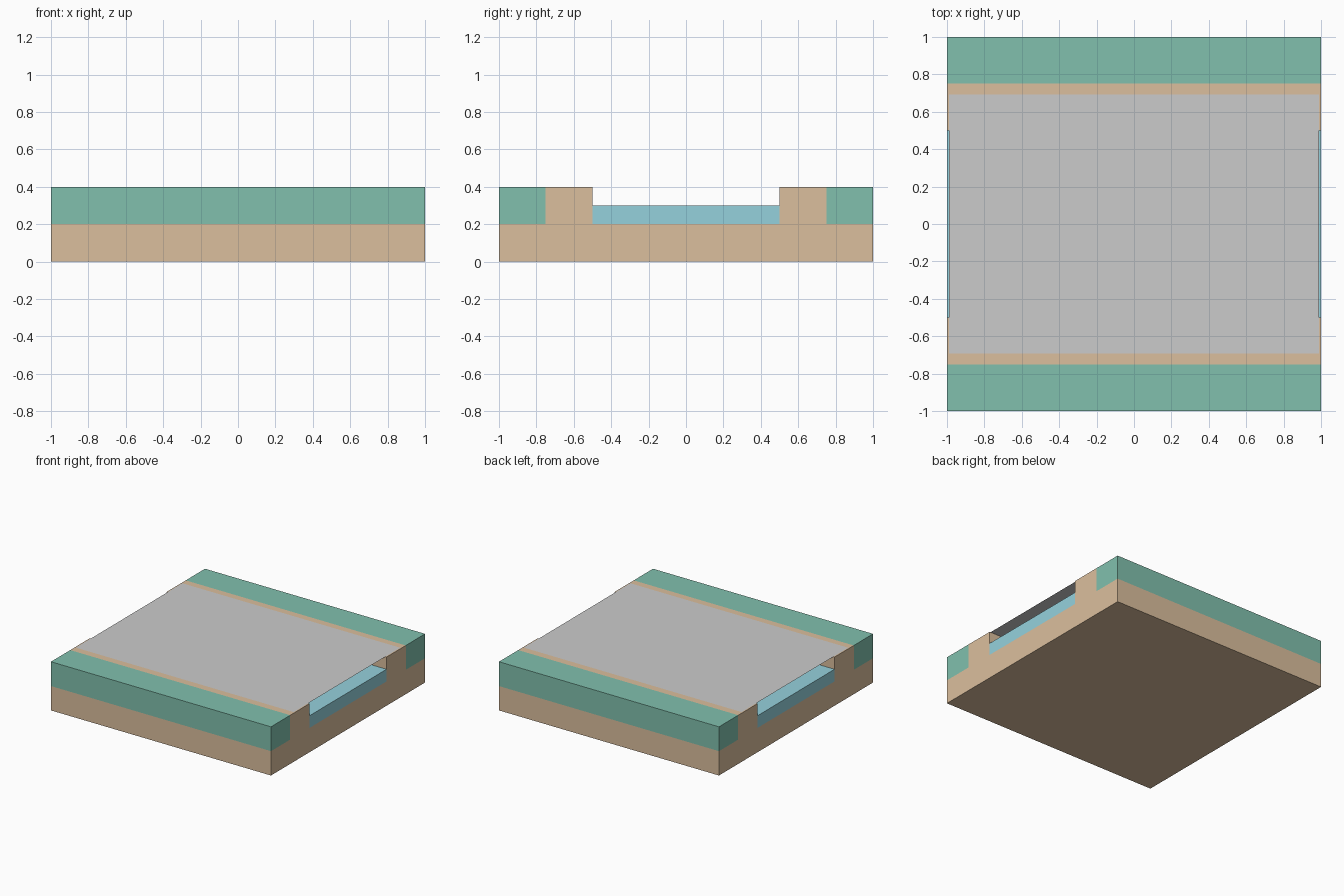
import bpy, bmesh

if "Cube" in bpy.data.objects:
    bpy.data.objects.remove(bpy.data.objects["Cube"])


def material(name, rgb):
    m = bpy.data.materials.new(name)
    m.diffuse_color = (*rgb, 1)
    m.use_nodes = True
    m.node_tree.nodes["Principled BSDF"].inputs["Base Color"].default_value = m.diffuse_color
    return m


def extrude_profile(name, profile, mat, hidden=(), half=1.0):
    """Extrude a closed (y, z) profile along x; edges listed in hidden get no side face."""
    bm = bmesh.new()
    left = [bm.verts.new((-half, y, z)) for y, z in profile]
    right = [bm.verts.new((half, y, z)) for y, z in profile]
    bm.faces.new(left[::-1])
    bm.faces.new(right)
    n = len(profile)
    for i in range(n):
        if i not in hidden:
            j = (i + 1) % n
            bm.faces.new((left[i], left[j], right[j], right[i]))
    mesh = bpy.data.meshes.new(name)
    bm.to_mesh(mesh)
    bm.free()
    obj = bpy.data.objects.new(name, mesh)
    bpy.context.collection.objects.link(obj)
    mesh.materials.append(mat)
    return obj


earth = material("earth", (0.71, 0.52, 0.34))
grass = material("grass", (0.22, 0.53, 0.42))
water = material("water", (0.30, 0.64, 0.72))

# Earth base with two raised banks and a channel between them
half_profile = [(1, 0), (1, 0.2), (0.75, 0.2), (0.75, 0.4), (0.5, 0.4), (0.5, 0.2)]
mirrored = [(-y, z) for y, z in reversed(half_profile)]
extrude_profile("earth_bed", half_profile + mirrored, earth, hidden=(1, 2, 5, 8, 9))

# Water filling the channel
extrude_profile("water", [(-0.5, 0.2), (0.5, 0.2), (0.5, 0.3), (-0.5, 0.3)],
                water, hidden=(0, 1, 3))

# Grass strips along the front and back, open where they meet the earth
extrude_profile("back_grass", [(0.75, 0.2), (1, 0.2), (1, 0.4), (0.75, 0.4)],
                grass, hidden=(0, 3))
extrude_profile("front_grass", [(-1, 0.2), (-0.75, 0.2), (-0.75, 0.4), (-1, 0.4)],
                grass, hidden=(0, 1))

# Thin flat cover sheet spanning the channel
bpy.ops.mesh.primitive_plane_add(size=2, location=(0, 0, 0.401))
cover = bpy.context.object
cover.name = "cover_sheet"
cover.scale = (0.99, 0.692, 1)
